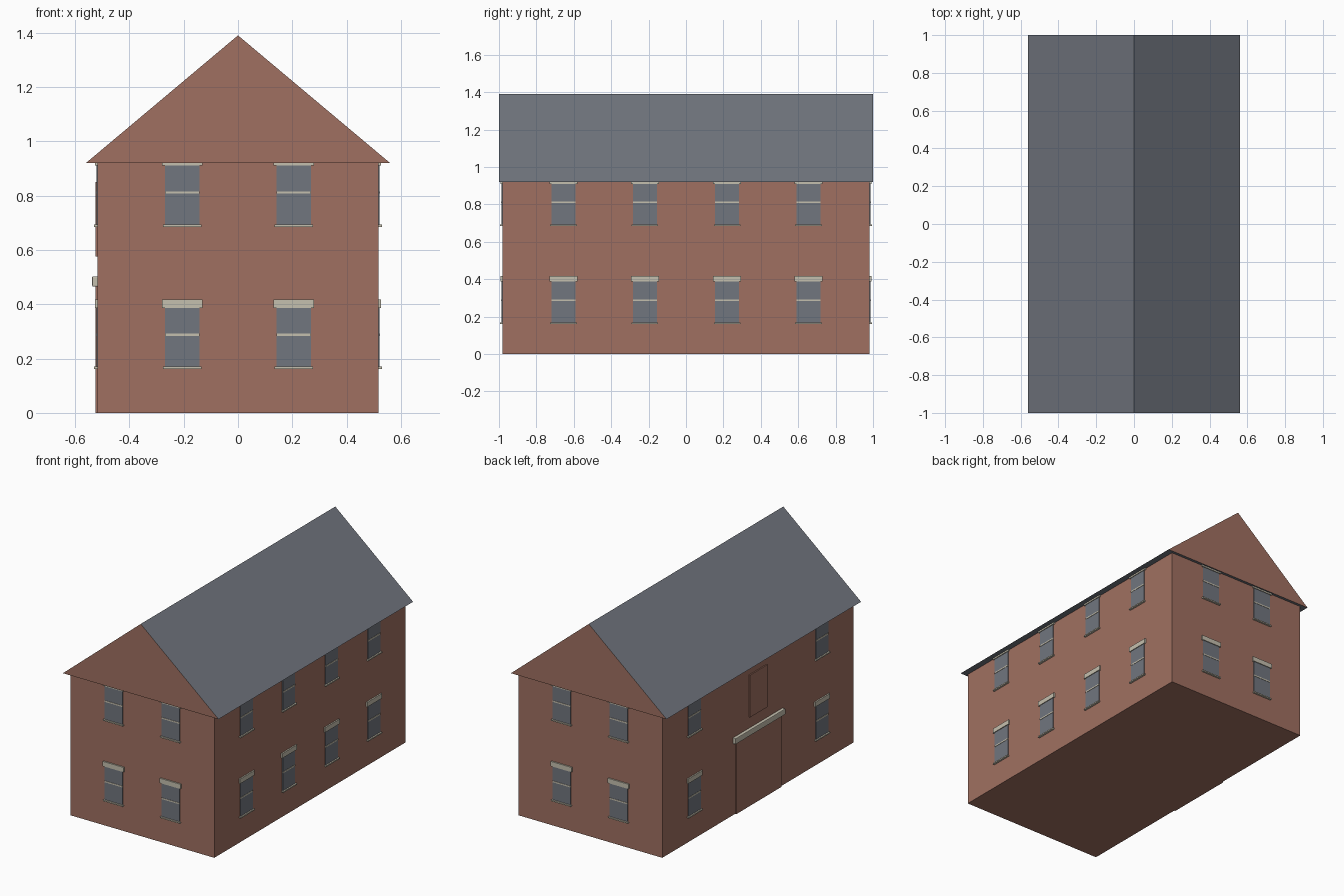
import bpy, bmesh, math
from mathutils import Matrix

if "Cube" in bpy.data.objects:
    bpy.data.objects.remove(bpy.data.objects["Cube"], do_unlink=True)

WALL_X, WALL_Y, EAVES, RIDGE = 0.517, 0.982, 0.92, 1.39
FACING = {"front": 0, "left": 90, "back": 180, "right": 270}


def material(name, rgb):
    m = bpy.data.materials.new(name)
    m.use_nodes = True
    m.diffuse_color = (*rgb, 1)
    m.node_tree.nodes["Principled BSDF"].inputs["Base Color"].default_value = (*rgb, 1)
    return m


brick = material("red_brick", (0.35, 0.163, 0.12))
slate = material("slate_grey", (0.165, 0.18, 0.21))
stone = material("pale_stone", (0.56, 0.525, 0.425))


def add_object(name, bm, *mats):
    bmesh.ops.recalc_face_normals(bm, faces=bm.faces)
    mesh = bpy.data.meshes.new(name)
    bm.to_mesh(mesh)
    bm.free()
    for m in mats:
        mesh.materials.append(m)
    ob = bpy.data.objects.new(name, mesh)
    bpy.context.collection.objects.link(ob)
    return ob


def box(name, x, y, z, mat):
    """Box from (low, high) ranges on each axis."""
    bm = bmesh.new()
    bmesh.ops.create_cube(bm, size=1)
    for v in bm.verts:
        v.co = [r[0] if c < 0 else r[1] for c, r in zip(v.co, (x, y, z))]
    return add_object(name, bm, mat)


def wall_box(name, side, centre, half, z, depth, mat):
    """Box standing out from one wall; centre is measured along that wall."""
    wall = WALL_Y if side in ("front", "back") else WALL_X
    ob = box(f"{side}_{name}", (centre - half, centre + half),
             (-wall - depth, -wall + 0.005), z, mat)
    ob.data.transform(Matrix.Rotation(math.radians(FACING[side]), 4, "Z"))
    return ob


def window(side, centre, base):
    wall_box("window_pane", side, centre, 0.064, (base, base + 0.219), 0.004, slate)
    wall_box("window_bar", side, centre, 0.064, (base + 0.114, base + 0.123), 0.006, stone)
    wall_box("window_sill", side, centre, 0.071, (base - 0.008, base), 0.013, stone)
    wall_box("window_lintel", side, centre, 0.075, (base + 0.217, base + 0.248), 0.009, stone)


# Brick body
box("walls", (-WALL_X, WALL_X), (-WALL_Y, WALL_Y), (0, EAVES), brick)

# Gabled roof: slate slopes and soffit, brick gable ends
bm = bmesh.new()
tri = [bm.verts.new(p) for p in ((-0.56, -1, EAVES), (0.56, -1, EAVES), (0, -1, RIDGE))]
gable = bm.faces.new(tri)
ext = bmesh.ops.extrude_face_region(bm, geom=[gable], use_keep_orig=True)
bmesh.ops.translate(bm, vec=(0, 2, 0),
                    verts=[e for e in ext["geom"] if isinstance(e, bmesh.types.BMVert)])
bm.normal_update()
for f in bm.faces:
    f.material_index = 1 if abs(f.normal.y) > 0.9 else 0
add_object("roof", bm, slate, brick)

# Windows on two storeys
LAYOUT = {"front": (-0.205, 0.205), "back": (-0.205, 0.205),
          "left": (-0.655, -0.22, 0.22, 0.655), "right": (-0.655, 0.655)}
for side, centres in LAYOUT.items():
    for c in centres:
        for base in (0.17, 0.693):
            window(side, c, base)

# Loading door, its rail, and the hatch above
wall_box("loading_door", "right", 0, 0.23, (0, 0.47), 0.008, brick)
wall_box("loft_hatch", "right", 0, 0.09, (0.575, 0.85), 0.008, brick)
rail = wall_box("door_rail", "right", 0, 0.257, (0.465, 0.503), 0.02, stone)
bevel = rail.modifiers.new("soft_edges", "BEVEL")
bevel.width = 0.004
bevel.segments = 2
